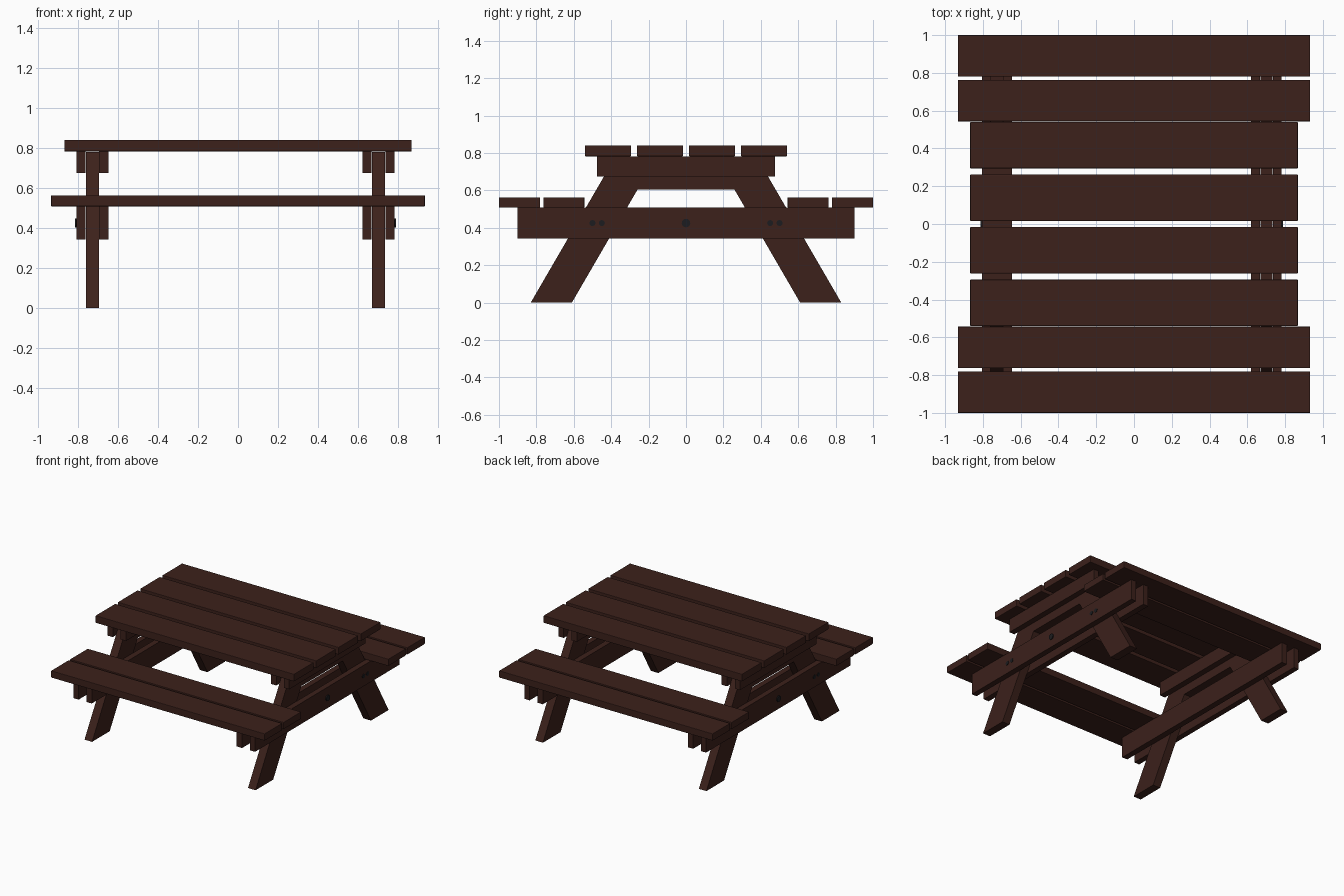
import bpy, bmesh, math
from mathutils import Matrix

if "Cube" in bpy.data.objects:
    bpy.data.objects.remove(bpy.data.objects["Cube"])


def material(name, color):
    m = bpy.data.materials.new(name)
    m.diffuse_color = color
    m.use_nodes = True
    m.node_tree.nodes["Principled BSDF"].inputs["Base Color"].default_value = m.diffuse_color
    return m


WOOD = material("dark_wood", (0.045, 0.015, 0.011, 1))
METAL = material("dark_metal", (0.012, 0.012, 0.014, 1))
FRAME_X = -0.0125  # middle between the two end frames


def finish(bm, name, mat, bevel=0.0):
    bmesh.ops.recalc_face_normals(bm, faces=bm.faces)
    mesh = bpy.data.meshes.new(name)
    bm.to_mesh(mesh)
    bm.free()
    obj = bpy.data.objects.new(name, mesh)
    bpy.context.collection.objects.link(obj)
    mesh.materials.append(mat)
    if bevel:
        mod = obj.modifiers.new("edge_bevel", 'BEVEL')
        mod.width = bevel
        mod.segments = 2
    return obj


def prism(name, profile, x0, x1, bevel=0.0):
    """Extrude a (y, z) outline from x0 to x1."""
    bm = bmesh.new()
    face = bm.faces.new([bm.verts.new((x0, y, z)) for y, z in profile])
    ext = bmesh.ops.extrude_face_region(bm, geom=[face])
    moved = [v for v in ext["geom"] if isinstance(v, bmesh.types.BMVert)]
    bmesh.ops.translate(bm, verts=moved, vec=(x1 - x0, 0, 0))
    return finish(bm, name, WOOD, bevel)


def board(name, x0, x1, y0, y1, z0, z1, bevel=0.0):
    return prism(name, [(y0, z0), (y1, z0), (y1, z1), (y0, z1)], x0, x1, bevel)


def bolt(name, x0, x1, y, z, r):
    bm = bmesh.new()
    mat = Matrix.Translation(((x0 + x1) / 2, y, z)) @ Matrix.Rotation(math.pi / 2, 4, 'Y')
    bmesh.ops.create_cone(bm, cap_ends=True, segments=16, radius1=r, radius2=r,
                          depth=abs(x1 - x0), matrix=mat)
    return finish(bm, name, METAL)


# Table top planks
for i, y in enumerate((-0.417, -0.139, 0.139, 0.417)):
    board(f"top_plank_{i + 1}", -0.867, 0.867, y - 0.123, y + 0.123, 0.782, 0.84, 0.004)

# Bench seat planks
for side, s in (("front", -1), ("back", 1)):
    for part, y in (("inner", 0.653), ("outer", 0.89)):
        board(f"{side}_seat_{part}_plank", -0.933, 0.933,
              s * y - 0.11, s * y + 0.11, 0.508, 0.563, 0.004)

# End frames, mirrored left and right
for side, s in (("left", -1), ("right", 1)):
    def fx(d):
        return FRAME_X + s * d

    # Slanted legs
    for end, e in (("front", -1), ("back", 1)):
        prism(f"{side}_{end}_leg",
              [(e * 0.83, 0), (e * 0.61, 0), (e * 0.157, 0.78), (e * 0.377, 0.78)],
              fx(0.681), fx(0.747))
    # Brace filling the gap between the leg tops
    prism(f"{side}_leg_brace",
          [(-0.259, 0.605), (0.259, 0.605), (0.157, 0.78), (-0.157, 0.78)],
          fx(0.681), fx(0.747))
    # Paired cleats and seat beams on both faces of the legs
    for part, a, b in (("inner", 0.633, 0.680), ("outer", 0.748, 0.793)):
        board(f"{side}_{part}_cleat", fx(a), fx(b), -0.476, 0.476, 0.674, 0.782)
        board(f"{side}_{part}_seat_beam", fx(a), fx(b), -0.902, 0.9, 0.343, 0.508)
    # Bolts
    bolt(f"{side}_centre_bolt", fx(0.77), fx(0.801), 0, 0.425, 0.023)
    for i, y in enumerate((-0.5, -0.45, 0.45, 0.5)):
        bolt(f"{side}_leg_bolt_{i + 1}", fx(0.77), fx(0.797), y, 0.425, 0.016)
